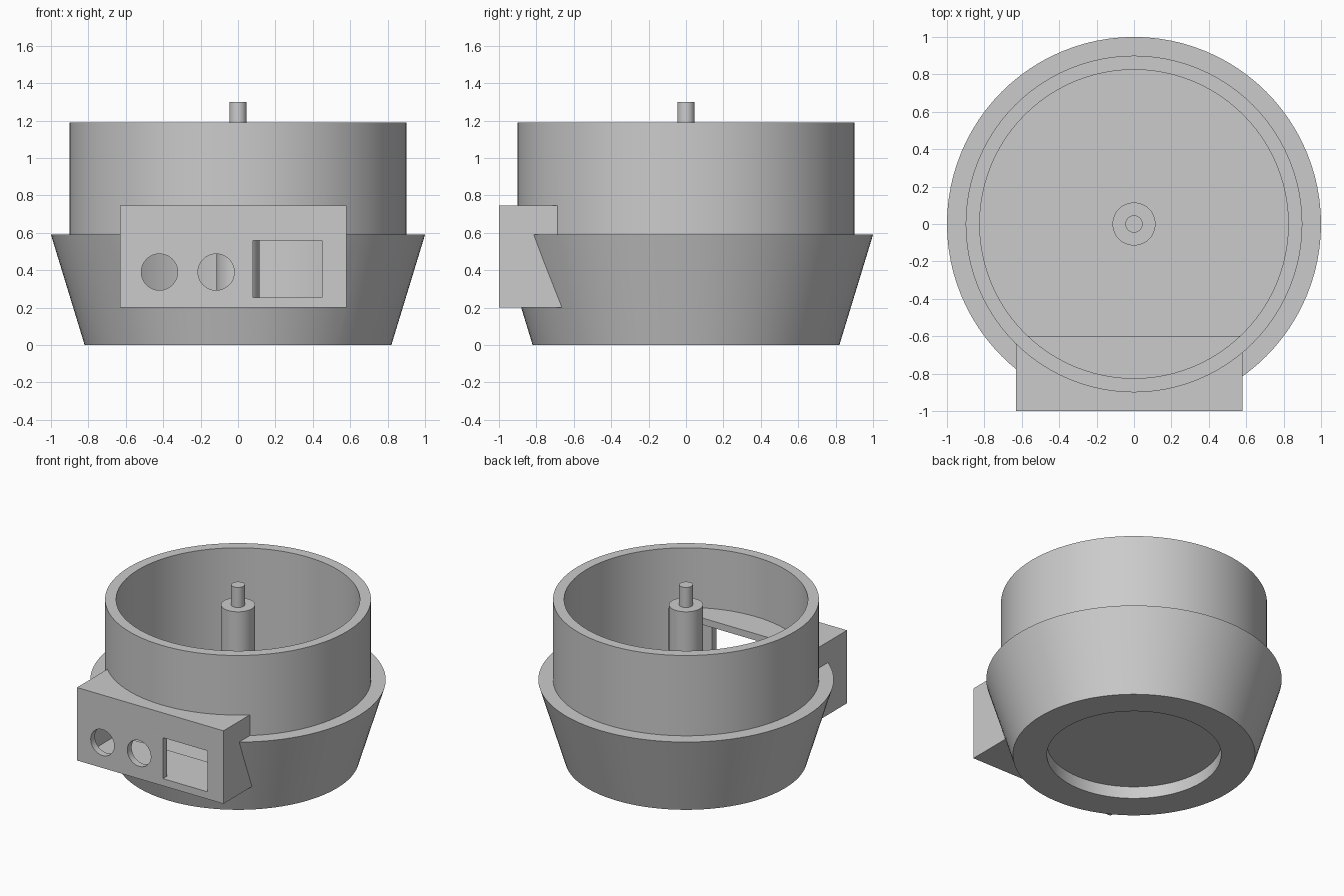
import bpy, bmesh, math
from mathutils import Matrix, Vector

cube = bpy.data.objects.get("Cube")
if cube:
    bpy.data.objects.remove(cube, do_unlink=True)

grey = bpy.data.materials.new("plain_grey")
grey.use_nodes = True
colour = (0.6, 0.6, 0.6, 1)
grey.diffuse_color = colour
grey.node_tree.nodes["Principled BSDF"].inputs["Base Color"].default_value = colour


def finish(name, bm):
    bmesh.ops.recalc_face_normals(bm, faces=bm.faces)
    mesh = bpy.data.meshes.new(name)
    bm.to_mesh(mesh)
    bm.free()
    mesh.materials.append(grey)
    obj = bpy.data.objects.new(name, mesh)
    bpy.context.collection.objects.link(obj)
    return obj


def lathe(name, profile, steps):
    """Spin an (r, z) profile that starts and ends on the axis."""
    bm = bmesh.new()
    verts = [bm.verts.new((r, 0, z)) for r, z in profile]
    edges = [bm.edges.new(pair) for pair in zip(verts, verts[1:])]
    bmesh.ops.spin(bm, geom=verts + edges, cent=(0, 0, 0), axis=(0, 0, 1),
                   angle=2 * math.pi, steps=steps)
    bmesh.ops.remove_doubles(bm, verts=bm.verts, dist=0.0005)
    return finish(name, bm)


def box(name, low, high):
    low, high = Vector(low), Vector(high)
    bm = bmesh.new()
    bmesh.ops.create_cube(bm, size=1, matrix=Matrix.Translation((low + high) / 2)
                          @ Matrix.Diagonal((*(high - low), 1)))
    return finish(name, bm)


def round_hole(name, x, z, radius):
    bm = bmesh.new()
    bmesh.ops.create_cone(bm, cap_ends=True, segments=48, radius1=radius, radius2=radius,
                          depth=0.2, matrix=Matrix.Translation((x, -1, z))
                          @ Matrix.Rotation(math.pi / 2, 4, 'X'))
    return finish(name, bm)


def smooth(obj):
    bpy.ops.object.select_all(action='DESELECT')
    obj.select_set(True)
    bpy.context.view_layer.objects.active = obj
    bpy.ops.object.shade_smooth_by_angle(angle=math.radians(25))


def combine(target, tool, operation):
    mod = target.modifiers.new(tool.name, 'BOOLEAN')
    mod.operation = operation
    mod.solver = 'EXACT'
    mod.object = tool
    bpy.context.view_layer.objects.active = target
    bpy.ops.object.modifier_apply(modifier=mod.name)
    bpy.data.objects.remove(tool, do_unlink=True)


# Round cup with flared base, open top and a recess underneath
body = lathe("cup_body", [(0, 0.09), (0.59, 0.09), (0.59, 0), (0.82, 0), (1, 0.59),
                          (0.9, 0.59), (0.9, 1.19), (0.825, 1.19), (0.825, 0.21),
                          (0, 0.21)], 96)

# Control housing joined to the front, hollow and open to the cup
combine(body, box("housing", (-0.63, -1, 0.2), (0.58, -0.6, 0.745)), 'UNION')
combine(body, box("housing_cavity", (-0.58, -0.95, 0.25), (0.53, -0.55, 0.695)), 'DIFFERENCE')

# Panel openings: two round holes and one square window
for name, x in (("outer_hole", -0.42), ("inner_hole", -0.117)):
    combine(body, round_hole(name, x, 0.39, 0.097), 'DIFFERENCE')
combine(body, box("window", (0.08, -1.1, 0.254), (0.45, -0.9, 0.56)), 'DIFFERENCE')
smooth(body)

# Stepped post in the middle of the cup
post = lathe("centre_post", [(0, 0.2), (0.115, 0.2), (0.115, 1.15), (0.046, 1.15),
                             (0.046, 1.3), (0, 1.3)], 48)
smooth(post)
